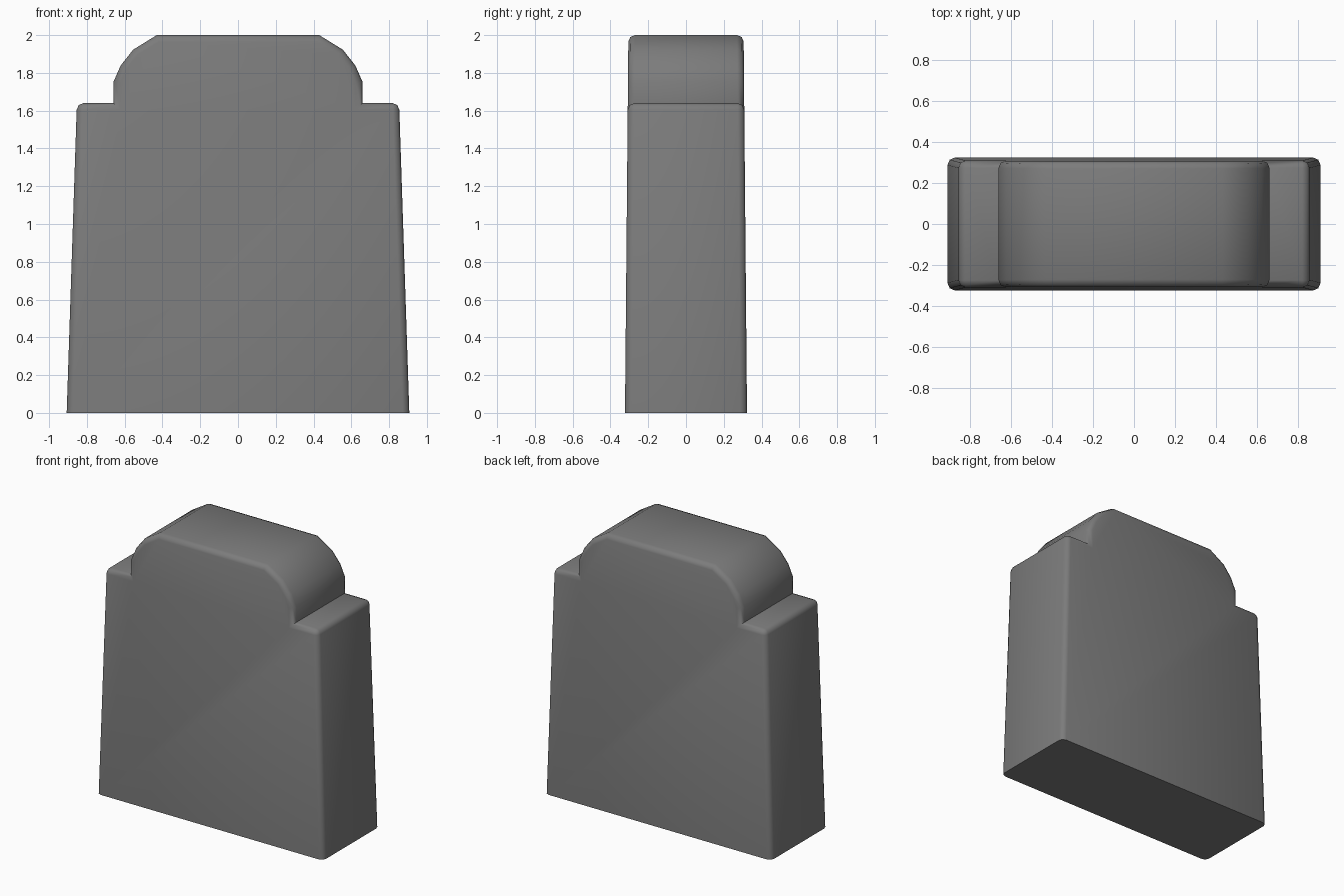
import bpy, bmesh, math

if "Cube" in bpy.data.objects:
    bpy.data.objects.remove(bpy.data.objects["Cube"])

# Right half of the front outline (x, z), from base to crown
HALF = [(0.907, 0), (0.853, 1.64), (0.659, 1.64), (0.659, 1.753),
        (0.622, 1.838), (0.555, 1.923), (0.43, 2.0)]
outline = HALF + [(-x, z) for x, z in reversed(HALF)]


def half_depth(z):
    # Front and back lean inwards slightly towards the top
    return 0.323 - 0.009 * z


bm = bmesh.new()
front = [bm.verts.new((x, -half_depth(z), z)) for x, z in outline]
back = [bm.verts.new((x, half_depth(z), z)) for x, z in outline]
bm.faces.new(front)
bm.faces.new(back[::-1])
n = len(outline)
for i in range(n):
    j = (i + 1) % n
    bm.faces.new((front[i], back[i], back[j], front[j]))
bmesh.ops.recalc_face_normals(bm, faces=bm.faces[:])

# Round the front and back rims and the shoulder corners, not the base
rims = [bm.edges.get((ring[i], ring[i + 1])) for ring in (front, back) for i in range(n - 1)]
shoulders = [bm.edges.get((front[i], back[i])) for i in (1, n - 2)]
bmesh.ops.bevel(bm, geom=rims + shoulders, offset=0.035, offset_type='OFFSET',
                segments=2, profile=0.5, affect='EDGES', clamp_overlap=True)

# Headstone slab
mesh = bpy.data.meshes.new("headstone")
bm.to_mesh(mesh)
bm.free()
stone = bpy.data.objects.new("headstone", mesh)
bpy.context.collection.objects.link(stone)
bpy.context.view_layer.objects.active = stone
stone.select_set(True)
bpy.ops.object.shade_smooth_by_angle(angle=math.radians(50))

# Dark grey stone
dark_stone = bpy.data.materials.new("dark_stone")
dark_stone.diffuse_color = (0.2, 0.2, 0.2, 1)
dark_stone.use_nodes = True
dark_stone.node_tree.nodes["Principled BSDF"].inputs["Base Color"].default_value = dark_stone.diffuse_color
mesh.materials.append(dark_stone)
